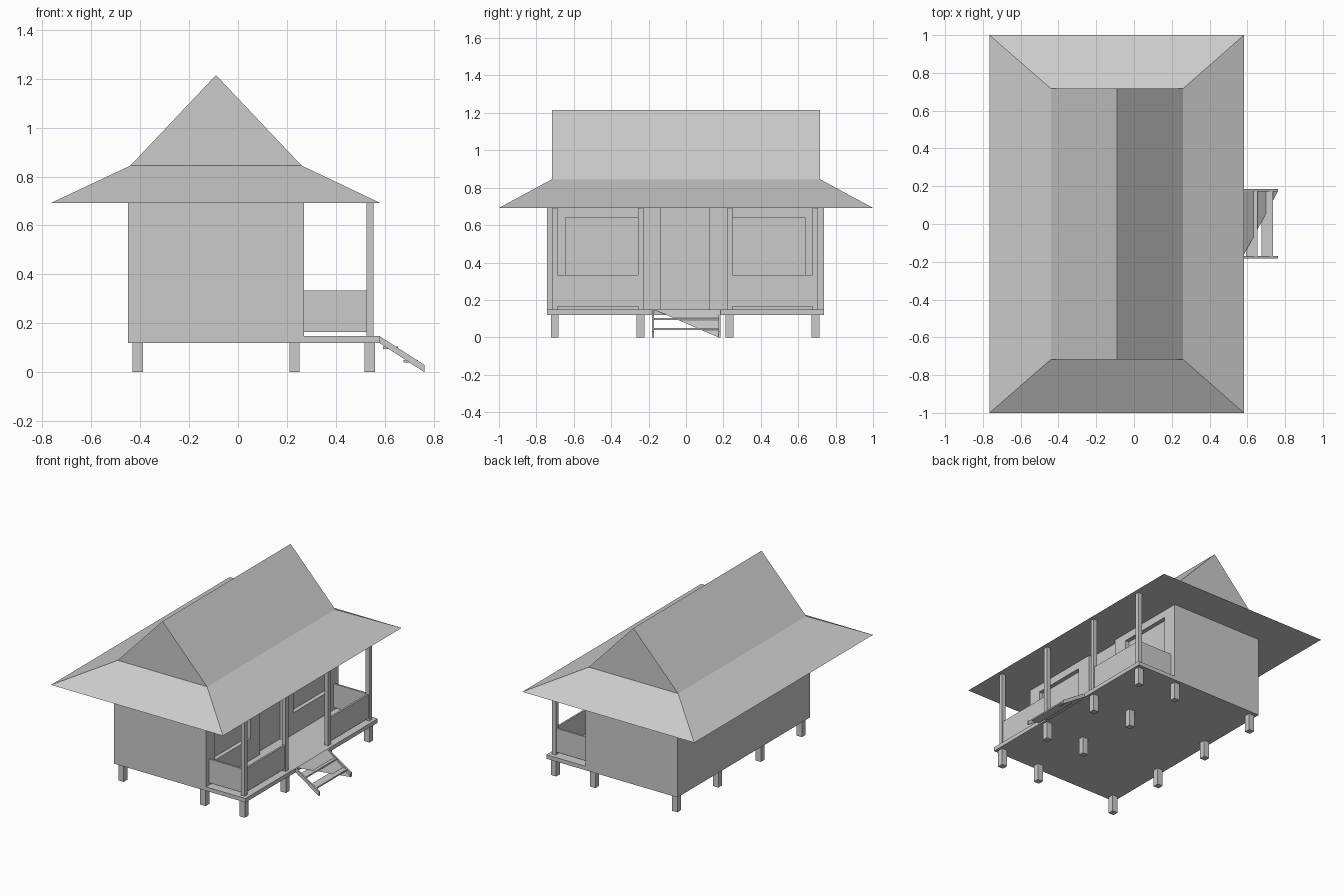
import bpy

if "Cube" in bpy.data.objects:
    bpy.data.objects.remove(bpy.data.objects["Cube"])


def mesh(name, verts, faces):
    me = bpy.data.meshes.new(name)
    me.from_pydata(verts, [], faces)
    me.update()
    ob = bpy.data.objects.new(name, me)
    bpy.context.collection.objects.link(ob)
    return ob


def box(name, x0, x1, y0, y1, z0, z1):
    v = [(x, y, z) for z in (z0, z1)
         for x, y in ((x0, y0), (x1, y0), (x1, y1), (x0, y1))]
    f = [(3, 2, 1, 0), (4, 5, 6, 7)]
    f += [(i, (i + 1) % 4, (i + 1) % 4 + 4, i + 4) for i in range(4)]
    return mesh(name, v, f)


FLOOR, EAVE = 0.148, 0.692
POST_Y = (-0.702, -0.243, 0.233, 0.692)

# house body with recessed door and windows on the porch side
body = box("house_body", -0.45, 0.27, -0.742, 0.738, 0.12, EAVE)
openings = (("door_cutter", -0.137, 0.126, FLOOR, 0.75),
            ("window_cutter_a", -0.645, -0.245, 0.30, 0.64),
            ("window_cutter_b", 0.235, 0.635, 0.30, 0.64))
for name, y0, y1, z0, z1 in openings:
    cutter = box(name, 0.24, 0.32, y0, y1, z0, z1)
    cutter.hide_render = True
    cutter.hide_viewport = True
    cut = body.modifiers.new(name, 'BOOLEAN')
    cut.operation = 'DIFFERENCE'
    cut.solver = 'EXACT'
    cut.object = cutter

# porch deck
box("porch_deck", 0.27, 0.578, -0.742, 0.738, 0.12, FLOOR)

# roof: flat underside, flared skirt, steep gable
rings = [(-0.765, 0.582, 1.0, EAVE), (-0.44, 0.26, 0.717, 0.845)]
verts = [p for x0, x1, y, z in rings
         for p in ((x0, -y, z), (x1, -y, z), (x1, y, z), (x0, y, z))]
verts += [(-0.09, -0.717, 1.215), (-0.09, 0.717, 1.215)]
faces = [(3, 2, 1, 0)]
faces += [(i, (i + 1) % 4, (i + 1) % 4 + 4, i + 4) for i in range(4)]
faces += [(4, 5, 8), (6, 7, 9), (5, 6, 9, 8), (7, 4, 8, 9)]
mesh("roof", verts, faces)

# stilts and porch posts
for y in POST_Y:
    for x in (-0.41, 0.231, 0.539):
        box("stilt", x - 0.021, x + 0.021, y - 0.021, y + 0.021, 0, 0.12)
    box("porch_post", 0.525, 0.554, y - 0.0145, y + 0.0145, FLOOR, EAVE)

# railing panels: two along the front, one at each end
R0, R1 = 0.165, 0.333
for a, b in ((0, 1), (2, 3)):
    box("front_railing", 0.533, 0.546, POST_Y[a], POST_Y[b], R0, R1)
for y in (POST_Y[0], POST_Y[3]):
    box("side_railing", 0.27, 0.53, y - 0.0065, y + 0.0065, R0, R1)

# stairs: sloped stringers, two treads, slanted triangular sheet
profile = [(0.578, 0.12), (0.762, 0.0), (0.762, 0.03), (0.578, FLOOR)]
for y0, y1 in ((-0.182, -0.17), (0.173, 0.185)):
    v = [(x, y, z) for y in (y0, y1) for x, z in profile]
    f = [(0, 1, 2, 3), (7, 6, 5, 4)]
    f += [(i + 4, (i + 1) % 4 + 4, (i + 1) % 4, i) for i in range(4)]
    mesh("stair_stringer", v, f)
for x, z in ((0.594, 0.094), (0.676, 0.04)):
    box("stair_tread", x, x + 0.06, -0.17, 0.173, z, z + 0.01)
mesh("stair_sheet", [(0.578, -0.17, FLOOR), (0.762, 0.173, 0.0),
                     (0.578, 0.173, FLOOR)], [(0, 1, 2)])
